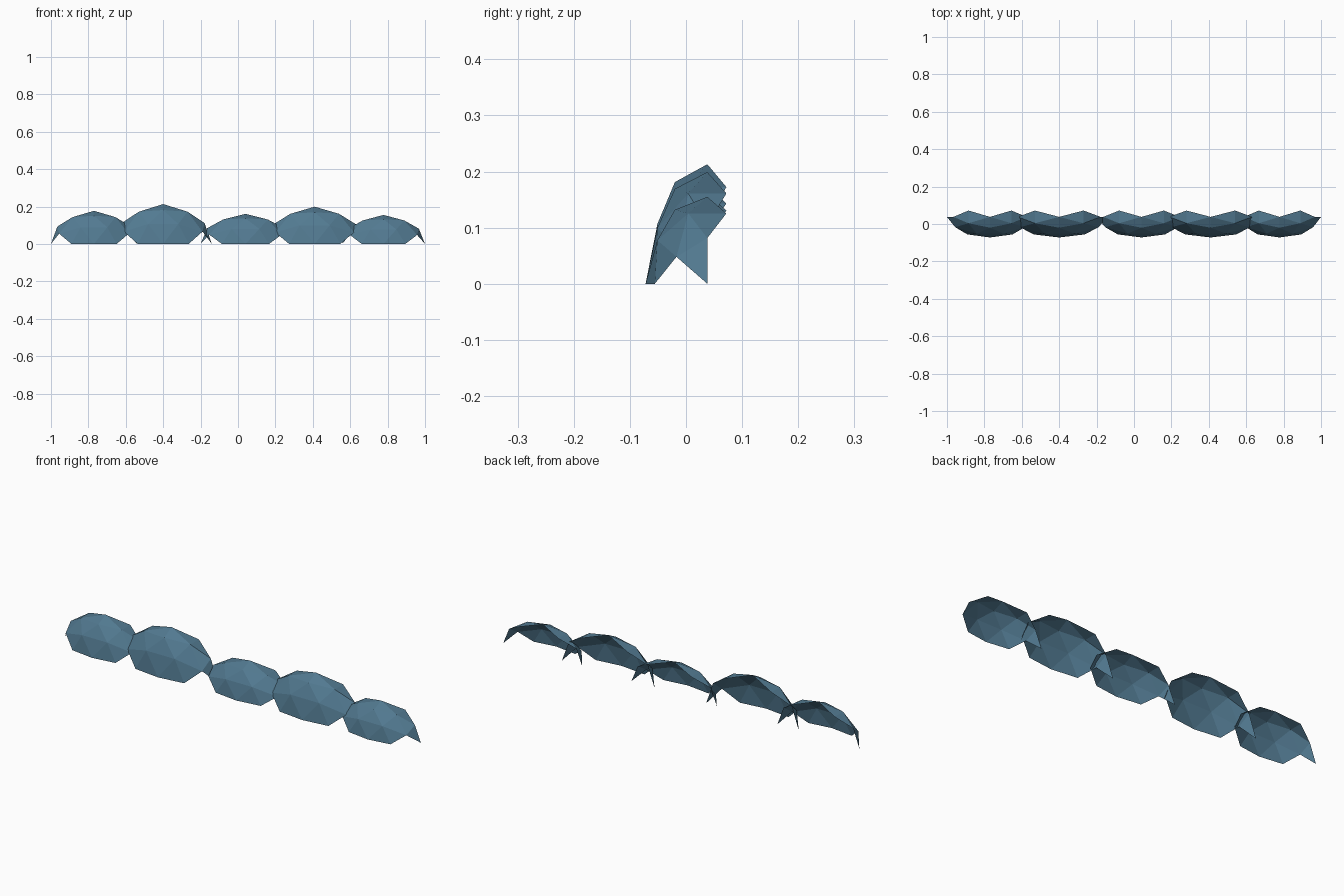
import bpy, bmesh
from itertools import product
from mathutils import Vector

if "Cube" in bpy.data.objects:
    bpy.data.objects.remove(bpy.data.objects["Cube"])

BLUE = (0.085, 0.195, 0.285, 1)
mat = bpy.data.materials.new("slate blue")
mat.use_nodes = True
mat.diffuse_color = BLUE
mat.node_tree.nodes["Principled BSDF"].inputs["Base Color"].default_value = BLUE

DEPTH, CENTRE_Y = 0.11, 0.038


def sphere_points():
    """Points of a once-divided icosahedron, standing on its two-fold axes."""
    phi = (1 + 5 ** 0.5) / 2
    corners = []
    for s, t in product((-1, 1), repeat=2):
        a, b = s, t * phi
        corners += [Vector((a, b, 0)), Vector((0, a, b)), Vector((b, 0, a))]
    mids = [(p + q) / 2 for i, p in enumerate(corners) for q in corners[:i]
            if (p - q).length < 2.1]
    return [p.normalized() for p in corners + mids]


def mound(name, x, half_width, height):
    bm = bmesh.new()
    for p in sphere_points():
        bm.verts.new(p)
    bmesh.ops.convex_hull(bm, input=bm.verts[:])
    bmesh.ops.recalc_face_normals(bm, faces=bm.faces[:])
    # Keep the upper front shell only, with its jagged open rim
    hidden = [f for f in bm.faces
              if any(v.co.z < -0.01 or v.co.y > 0.32 for v in f.verts)]
    bmesh.ops.delete(bm, geom=hidden, context='FACES')
    loose = [v for v in bm.verts if not v.link_faces]
    bmesh.ops.delete(bm, geom=loose, context='VERTS')
    for v in bm.verts:
        v.co = (x + v.co.x * half_width, CENTRE_Y + v.co.y * DEPTH, v.co.z * height)
    mesh = bpy.data.meshes.new(name)
    bm.to_mesh(mesh)
    bm.free()
    mesh.materials.append(mat)
    bpy.context.collection.objects.link(bpy.data.objects.new(name, mesh))


# Row of overlapping mounds: centre x, half width, height
mound("mound_far_right", -0.77, 0.23, 0.177)
mound("mound_right", -0.40, 0.26, 0.213)
mound("mound_middle", 0.04, 0.24, 0.161)
mound("mound_left", 0.41, 0.26, 0.199)
mound("mound_far_left", 0.778, 0.222, 0.155)
